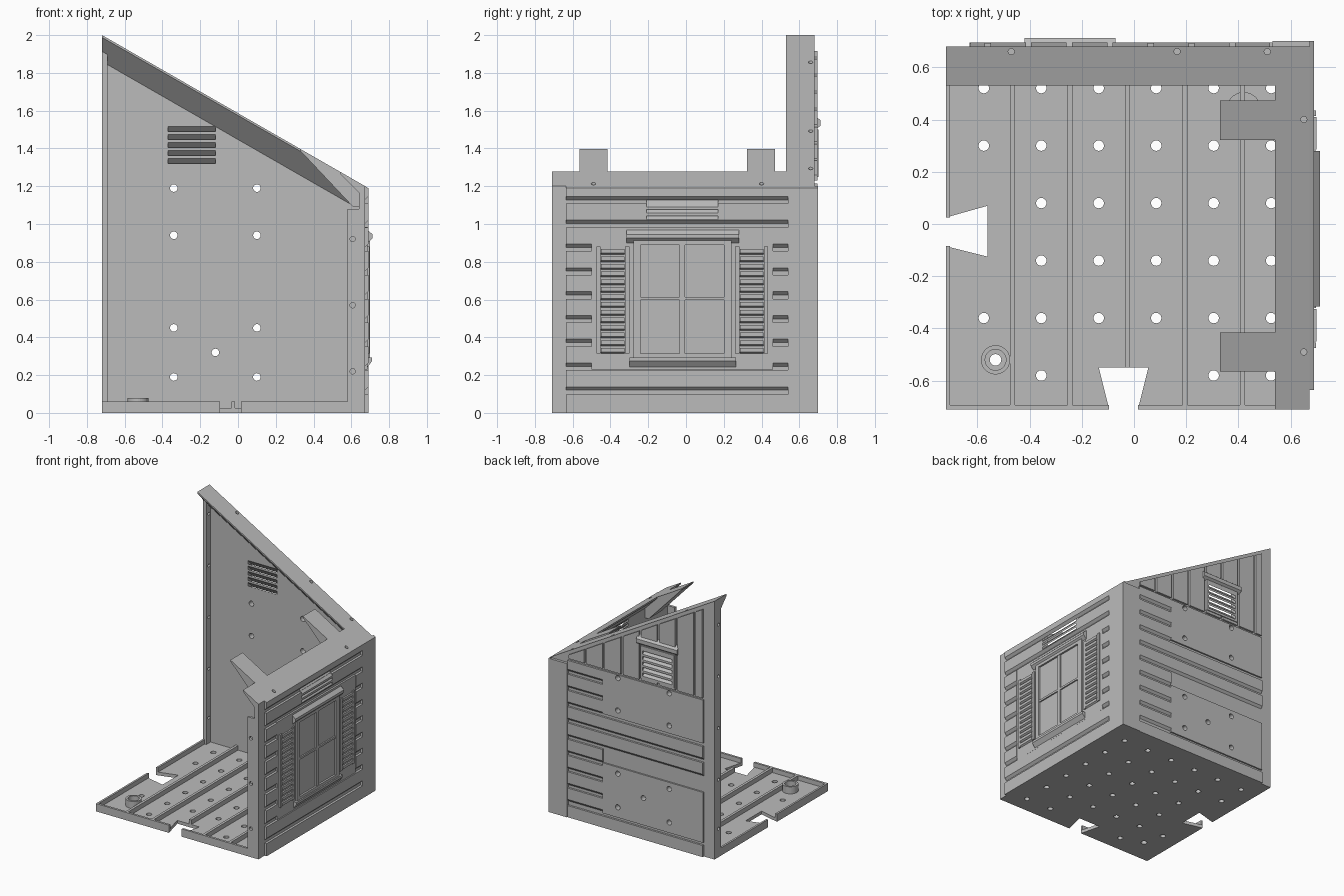
import bpy, bmesh, math

cube = bpy.data.objects.get("Cube")
if cube:
    bpy.data.objects.remove(cube, do_unlink=True)

grey = bpy.data.materials.new("light grey")
grey.use_nodes = True
COL = (0.5, 0.5, 0.5, 1)
grey.diffuse_color = COL
grey.node_tree.nodes["Principled BSDF"].inputs["Base Color"].default_value = COL

SLOPE = 0.574


def roof(x):
    return 2 - SLOPE * (x + 0.72)


def circle(cx, cy, r, n=20):
    return [(cx + r * math.cos(math.tau * i / n), cy + r * math.sin(math.tau * i / n)) for i in range(n)]


def rect(a0, a1, b0, b1):
    return [(a0, b0), (a1, b0), (a1, b1), (a0, b1)]


def place(axis, p, t):
    return {"x": (t, p[0], p[1]), "y": (p[0], t, p[1]), "z": (p[0], p[1], t)}[axis]


def part(name, prisms, shear=False):
    """Each prism is (outline, axis, start, end)."""
    bm = bmesh.new()
    for pts, axis, a, b in prisms:
        low = [bm.verts.new(place(axis, p, a)) for p in pts]
        high = [bm.verts.new(place(axis, p, b)) for p in pts]
        bm.faces.new(low)
        bm.faces.new(high[::-1])
        for i in range(len(pts)):
            j = (i + 1) % len(pts)
            bm.faces.new((low[j], low[i], high[i], high[j]))
    if shear:
        for v in bm.verts:
            v.co.z += roof(v.co.x)
    bmesh.ops.recalc_face_normals(bm, faces=bm.faces)
    me = bpy.data.meshes.new(name)
    bm.to_mesh(me)
    bm.free()
    me.materials.append(grey)
    ob = bpy.data.objects.new(name, me)
    bpy.context.scene.collection.objects.link(ob)
    return ob


def cut(ob, prisms):
    cutter = part("cutter", prisms)
    cutter.hide_render = True
    mod = ob.modifiers.new("holes", "BOOLEAN")
    mod.operation, mod.solver, mod.object = "DIFFERENCE", "EXACT", cutter
    dg = bpy.context.evaluated_depsgraph_get()
    me = bpy.data.meshes.new_from_object(ob.evaluated_get(dg))
    ob.modifiers.clear()
    ob.data = me
    bpy.data.objects.remove(cutter, do_unlink=True)


def lap(base, out, z0, z1, slant=0.018):
    return [(base, z0), (out, z0 + slant), (out, z1), (base, z1)]


def slots(axis, a, b, inner, zs, h):
    # louvre openings falling towards the outside
    i, o = inner - 0.02, inner + 0.08
    return [([(i, z + 0.02), (o, z - 0.08), (o, z - 0.08 + h), (i, z + 0.02 + h)], axis, a, b) for z in zs]


# Floor plate with two dovetail notches
outline = [(-0.72, -0.71), (-0.095, -0.71), (-0.135, -0.55), (0.055, -0.55), (0.015, -0.71),
           (0.67, -0.71), (0.67, 0.68), (-0.72, 0.68), (-0.72, 0.025), (-0.56, 0.07),
           (-0.56, -0.125), (-0.72, -0.085)]
floor = part("floor", [(outline, "z", 0, 0.025)])
holes = []
for i in range(6):
    for j in range(6):
        if (i, j) in ((0, 0), (2, 0), (3, 0), (0, 2), (0, 3)):
            continue
        holes.append((circle(-0.575 + 0.22 * i, -0.58 + 0.22 * j, 0.02), "z", -0.1, 0.1))
holes.append((circle(-0.53, -0.52, 0.022), "z", -0.1, 0.1))
cut(floor, holes)

# Floor rims, ribs and bosses
part("floor_rims", [(rect(-0.72, -0.095, -0.71, -0.693), "z", 0.025, 0.06),
                    (rect(0.015, 0.58, -0.71, -0.693), "z", 0.025, 0.06),
                    (rect(-0.72, -0.705, -0.693, -0.085), "z", 0.025, 0.06),
                    (rect(-0.72, -0.705, 0.025, 0.60), "z", 0.025, 0.06)])
part("floor_ribs", [(rect(x - 0.01, x + 0.01, -0.55 if k == 2 else -0.693, 0.65), "z", 0.025, 0.06)
                    for k, x in enumerate(-0.465 + 0.22 * k for k in range(5))])
boss = part("floor_boss", [(circle(-0.53, -0.52, 0.056, 28), "z", 0.025, 0.08)])
cut(boss, [(circle(-0.53, -0.52, 0.04, 28), "z", 0.0, 0.1)])
part("floor_pad", [(circle(0.42, 0.44, 0.065, 28), "z", 0.025, 0.05)])

# Back wall with its sloping top
vent_back = slots("y", 0, 0, 0.65, [], 0)
vent_back = [(p, "x", a, b) for p, _, a, b in
             slots("x", -0.37, -0.12, 0.65, [1.32 + 0.0425 * k for k in range(5)], 0.026)]
bolt_holes = [(circle(x, z, 0.02), "y", 0.6, 0.75)
              for x in (-0.34, 0.10) for z in (0.19, 0.45, 0.94, 1.19)]
bolt_holes.append((circle(-0.12, 0.32, 0.02), "y", 0.6, 0.75))
screw_back = [(circle(x, 0.66, 0.012, 12), "z", roof(x) - 0.04, roof(x) + 0.05) for x in (-0.47, 0.165, 0.51)]
back = part("back_wall", [([(-0.72, 0), (0.672, 0), (0.672, roof(0.672)), (-0.72, 2)], "y", 0.65, 0.68)])
cut(back, vent_back + bolt_holes + screw_back)

# Sloping ledge inside the back wall, and the open-side lip
ledge = part("back_roof_ledge", [([(0.53, 0), (0.53, -0.012), (0.655, -0.145), (0.665, -0.145), (0.68, -0.02),
                                   (0.68, 0)], "x", -0.72, 0.6)], shear=True)
cut(ledge, screw_back)
lip = part("back_wall_lip", [([(-0.72, 0), (-0.69, 0), (-0.69, roof(-0.69) - 0.06), (-0.72, 1.94)],
                              "y", 0.60, 0.655)])
cut(lip, [(circle(0.63, z, 0.012, 12), "x", -0.8, -0.6) for z in (0.22, 0.6, 1.0, 1.4, 1.8)])

# Back siding: boards above, planks and flat plates below
edges = [-0.635] + [-0.56 + 0.156 * k for k in range(7)] + [0.53]
boards = []
for a, b in zip(edges, edges[1:]):
    a, b = a + 0.01, b - 0.01
    boards.append(([(a, 1.23), (b, 1.23), (b, roof(b) - 0.03), (a, roof(a) - 0.03)], "y", 0.68, 0.695))
upper = part("back_boards", boards)
cut(upper, vent_back)

PITCH = 0.126
starts = [0.12 + PITCH * k for k in range(9)]
planks = []
for z in starts:
    full = 0.5 <= z < 0.85
    planks.append((lap(0.68, 0.695, z, min(z + PITCH - 0.02, 1.215)), "x", -0.63 if full else 0.23, 0.53))
part("back_planks", planks)
part("back_trim", [(rect(0.68, 0.695, 0, 0.09), "x", -0.63, 0.53)])
plates = part("back_plates", [(rect(0.68, 0.692, 0.11, 0.5), "x", -0.63, 0.23),
                              (rect(0.68, 0.692, 0.88, 1.215), "x", -0.63, 0.23)])
cut(plates, bolt_holes)
frame = part("back_vent_frame", [(rect(0.68, 0.702, 1.25, 1.5), "x", -0.39, -0.10)])
cut(frame, vent_back)
part("back_vent_hood", [([(0.68, 1.495), (0.712, 1.52), (0.712, 1.55), (0.68, 1.575)], "x", -0.42, -0.07)])
part("corner_boards", [(rect(0.53, 0.672, 0.68, 0.70), "z", 0, 1.19),
                       (rect(0.672, 0.69, 0.54, 0.70), "z", 0, 1.19)])

# Side wall with louvre openings
vent_side = slots("y", -0.21, 0.17, 0.64, [1.075, 1.108, 1.141], 0.018)
side = part("side_wall", [(rect(0.64, 0.672, 0, 1.17), "y", -0.71, 0.65)])
cut(side, vent_side)
side_planks = part("side_planks", [(lap(0.672, 0.69, z, z + PITCH - 0.02), "y", a, b)
                                   for k, z in enumerate(starts[:8])
                                   for a, b in ([(-0.635, 0.54)] if k in (0, 7)
                                                else [(-0.635, -0.5), (0.46, 0.54)])])
cut(side_planks, vent_side)
part("side_trim", [(rect(0.672, 0.69, 0, 0.098), "y", -0.635, 0.54),
                   (lap(0.672, 0.69, starts[8], 1.19), "y", -0.635, 0.54)])
part("side_plate", [(rect(0.672, 0.686, 0.23, 0.985), "y", -0.5, 0.46)])

# Sloping ledge, brackets and front lip of the side wall
side_ledge = part("side_roof_ledge", [([(0.54, roof(0.54)), (0.54, roof(0.54) - 0.012), (0.64, 1.165),
                                        (0.672, 1.165), (0.672, roof(0.672))], "y", -0.71, 0.68)])
cut(side_ledge, [(circle(0.65, y, 0.012, 12), "z", 1.19, 1.3) for y in (-0.49, 0.40)])
part("side_top_cap", [([(0.672, 1.185), (0.69, 1.185), (0.69, 1.19), (0.672, roof(0.672))], "y", -0.635, 0.70)])
part("roof_brackets", [([(0.33, roof(0.33)), (0.33, roof(0.33) - 0.01), (0.61, 1.09), (0.645, 1.09),
                         (0.645, 1.17), (0.545, roof(0.545))], "y", y, y + 0.15) for y in (-0.565, 0.322)])
front_lip = part("front_lip", [(rect(0.58, 0.64, 0, 1.08), "y", -0.71, -0.69)])
cut(front_lip, [(circle(0.607, z, 0.014, 14), "y", -0.8, -0.6) for z in (0.22, 0.57, 0.92)])

# Window frame with glazing bars, sill and hood
bars = [(rect(y0, y1, 0.29, 0.92), "x", 0.68, 0.70) for y0, y1 in ((-0.277, -0.24), (0.2, 0.24))]
bars += [(rect(-0.24, 0.2, z0, z1), "x", 0.68, 0.70) for z0, z1 in ((0.29, 0.315), (0.89, 0.92))]
bars += [(rect(-0.035, -0.005, 0.315, 0.89), "x", 0.68, 0.696)]
bars += [(rect(a, b, 0.597, 0.613), "x", 0.68, 0.696) for a, b in ((-0.24, -0.035), (-0.005, 0.2))]
part("window_frame", bars)
part("window_sill", [(lap(0.68, 0.71, 0.235, 0.293, 0.04), "y", -0.30, 0.265)])
part("window_hood", [([(0.68, 0.892), (0.712, 0.925), (0.712, 0.945), (0.68, 0.975)], "y", -0.315, 0.28)])

# Louvred shutters
COUNT = 14
step = 0.565 / COUNT
for name, a in (("front_shutter", -0.475), ("back_shutter", 0.26)):
    slats = [(lap(0.686, 0.698, 0.315 + step * k, 0.315 + step * (k + 0.72), 0.008), "y", a + 0.025, a + 0.15)
             for k in range(COUNT)]
    stiles = [(rect(0.686, 0.696, 0.315, 0.88), "y", y, y + 0.022) for y in (a, a + 0.153)]
    part(name, slats + stiles)
